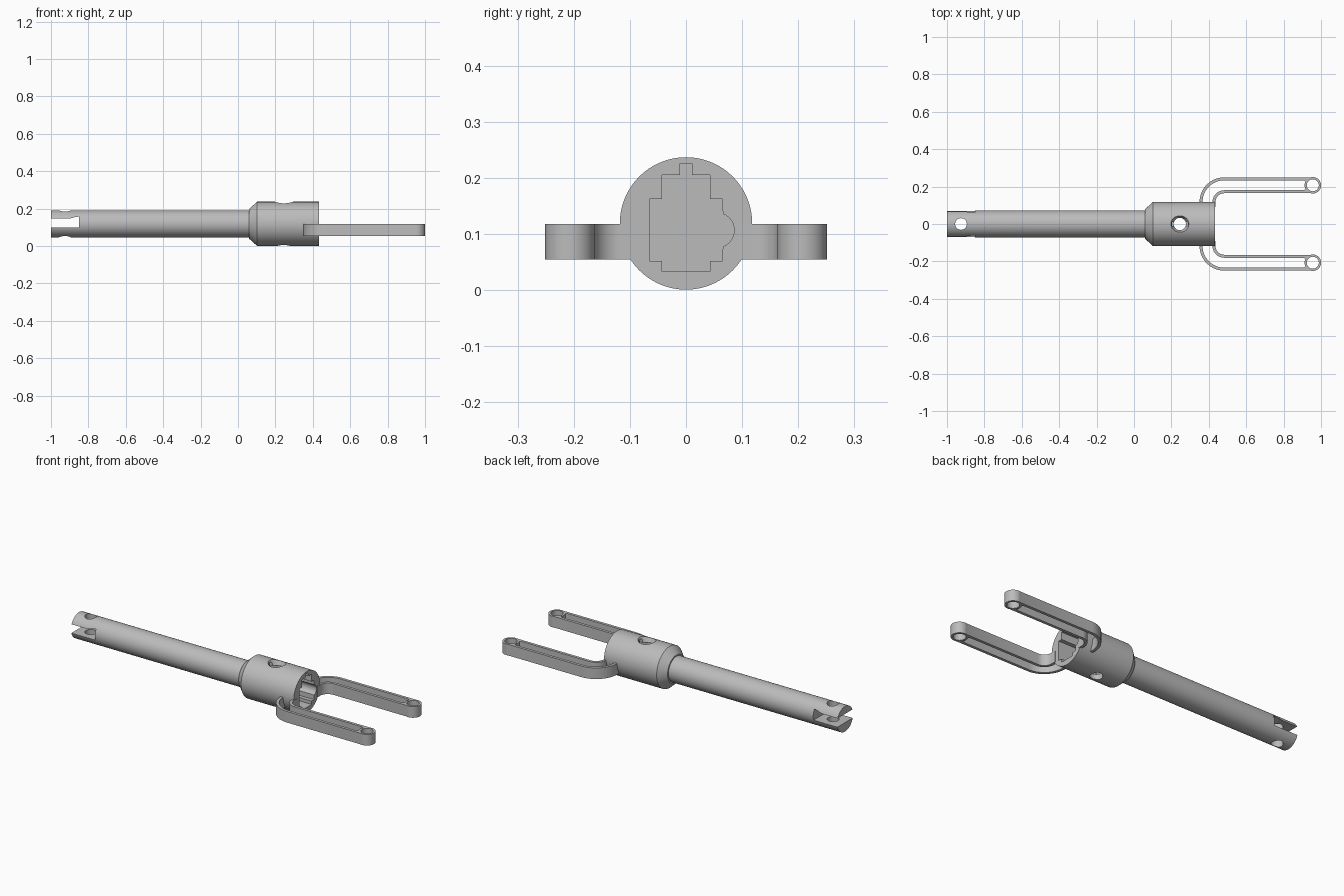
import bpy, bmesh, math
from mathutils import Matrix

cube = bpy.data.objects.get("Cube")
if cube:
    bpy.data.objects.remove(cube, do_unlink=True)

AXIS_Z = 0.119          # height of the shaft centre line
TIP = (0.956, 0.207)    # centre of the left arm eye
BEND = (0.483, 0.117)   # centre of the arm bend

grey = bpy.data.materials.new("grey_metal")
grey.use_nodes = True
colour = (0.5, 0.5, 0.5, 1)
grey.diffuse_color = colour
grey.node_tree.nodes["Principled BSDF"].inputs["Base Color"].default_value = colour


def finish(bm, name):
    bmesh.ops.recalc_face_normals(bm, faces=bm.faces)
    mesh = bpy.data.meshes.new(name)
    bm.to_mesh(mesh)
    bm.free()
    mesh.materials.append(grey)
    obj = bpy.data.objects.new(name, mesh)
    bpy.context.collection.objects.link(obj)
    return obj


def prism(name, points, low, high, axis):
    """Extrude a flat outline between two positions along an axis."""
    place = {"x": lambda a, b: (low, a, b),
             "y": lambda a, b: (a, low, b),
             "z": lambda a, b: (a, b, low)}[axis]
    bm = bmesh.new()
    face = bm.faces.new([bm.verts.new(place(a, b)) for a, b in points])
    new = bmesh.ops.extrude_face_region(bm, geom=[face])["geom"]
    shift = [high - low if axis == c else 0 for c in "xyz"]
    bmesh.ops.translate(bm, vec=shift, verts=[v for v in new if isinstance(v, bmesh.types.BMVert)])
    return finish(bm, name)


def pin(name, x, y, low, high, r_low, r_high):
    """Upright cylinder or cone."""
    bm = bmesh.new()
    bmesh.ops.create_cone(bm, cap_ends=True, segments=48, radius1=r_low, radius2=r_high,
                          depth=high - low,
                          matrix=Matrix.Translation((x, y, (low + high) / 2)))
    return finish(bm, name)


def activate(obj):
    bpy.ops.object.select_all(action="DESELECT")
    obj.select_set(True)
    bpy.context.view_layer.objects.active = obj


def combine(obj, other, operation):
    mod = obj.modifiers.new("bool", "BOOLEAN")
    mod.operation, mod.solver, mod.object = operation, "EXACT", other
    activate(obj)
    bpy.ops.object.modifier_apply(modifier=mod.name)
    bpy.data.objects.remove(other, do_unlink=True)


def smooth(obj):
    activate(obj)
    bpy.ops.object.shade_smooth_by_angle(angle=math.radians(30))


def arc(cx, cy, r, start, end, steps):
    angles = [math.radians(start + (end - start) * i / steps) for i in range(steps + 1)]
    return [(cx + r * math.cos(a), cy + r * math.sin(a)) for a in angles]


# Shaft and socket collar, turned as one piece
profile = [(-1, 0), (-1, 0.072), (0.06, 0.072), (0.06, 0.08), (0.102, 0.118), (0.433, 0.118), (0.433, 0)]
bm = bmesh.new()
verts = [bm.verts.new((x, 0, AXIS_Z + r)) for x, r in profile]
edges = [bm.edges.new(pair) for pair in zip(verts, verts[1:])]
bmesh.ops.spin(bm, geom=verts + edges, cent=(0, 0, AXIS_Z), axis=(1, 0, 0),
               angle=math.tau, steps=72, use_duplicate=False)
bmesh.ops.remove_doubles(bm, verts=bm.verts, dist=0.0001)
shaft = finish(bm, "shaft_and_collar")

# Shaped socket with a top keyway and a rounded relief on one side
socket = [(-0.043, 0.033), (0.043, 0.033), (0.043, 0.052), (0.065, 0.052)]
socket += arc(0.055, 0.107, 0.031, -70, 70, 14)
socket += [(0.065, 0.163), (0.043, 0.163), (0.043, 0.205), (0.011, 0.205), (0.011, 0.226),
           (-0.011, 0.226), (-0.011, 0.205), (-0.043, 0.205), (-0.043, 0.163),
           (-0.065, 0.163), (-0.065, 0.052), (-0.043, 0.052)]
combine(shaft, prism("socket_cutter", socket, 0.12, 0.5, "x"), "DIFFERENCE")

# Fork slot in the shaft end
slot = [(-1.1, 0.098), (-0.85, 0.098), (-0.85, 0.158), (-0.87, 0.155), (-0.9, 0.147), (-1.1, 0.147)]
combine(shaft, prism("slot_cutter", slot, -0.2, 0.2, "y"), "DIFFERENCE")

# Cross holes and the countersink on the collar
for cutter in [("end_hole", -0.925, 0, -0.1, 0.4, 0.031, 0.031),
               ("collar_hole", 0.245, 0, -0.1, 0.4, 0.033, 0.033),
               ("countersink", 0.245, 0, 0.205, 0.245, 0.033, 0.052)]:
    combine(shaft, pin(*cutter), "DIFFERENCE")
smooth(shaft)


def arm_outline(half, root, end_x):
    """Bent bar outline of a given half width, from the collar to a round tip."""
    mid = TIP[1] - BEND[1]
    points = [(BEND[0] - mid - half, root)]
    points += arc(*BEND, mid + half, 180, 90, 20)
    points += arc(end_x, TIP[1], half, 90, -90, 20)
    points += arc(*BEND, mid - half, 90, 180, 20)
    return points + [(BEND[0] - mid + half, root)]


# Hollow bent arms with an eye at each tip
for side, sign in (("left", 1), ("right", -1)):
    arm = prism(side + "_arm", arm_outline(0.0425, 0.09, TIP[0]), 0.055, 0.118, "z")
    combine(arm, prism("channel", arm_outline(0.0265, 0.05, 0.9), 0, 0.2, "z"), "DIFFERENCE")
    combine(arm, pin("eye_boss", *TIP, 0.055, 0.118, 0.044, 0.044), "UNION")
    combine(arm, pin("eye_hole", *TIP, 0, 0.2, 0.032, 0.032), "DIFFERENCE")
    if sign < 0:
        arm.data.transform(Matrix.Scale(-1, 4, (0, 1, 0)))
        arm.data.flip_normals()
    smooth(arm)
    arm.name = side + "_" + "arm"
